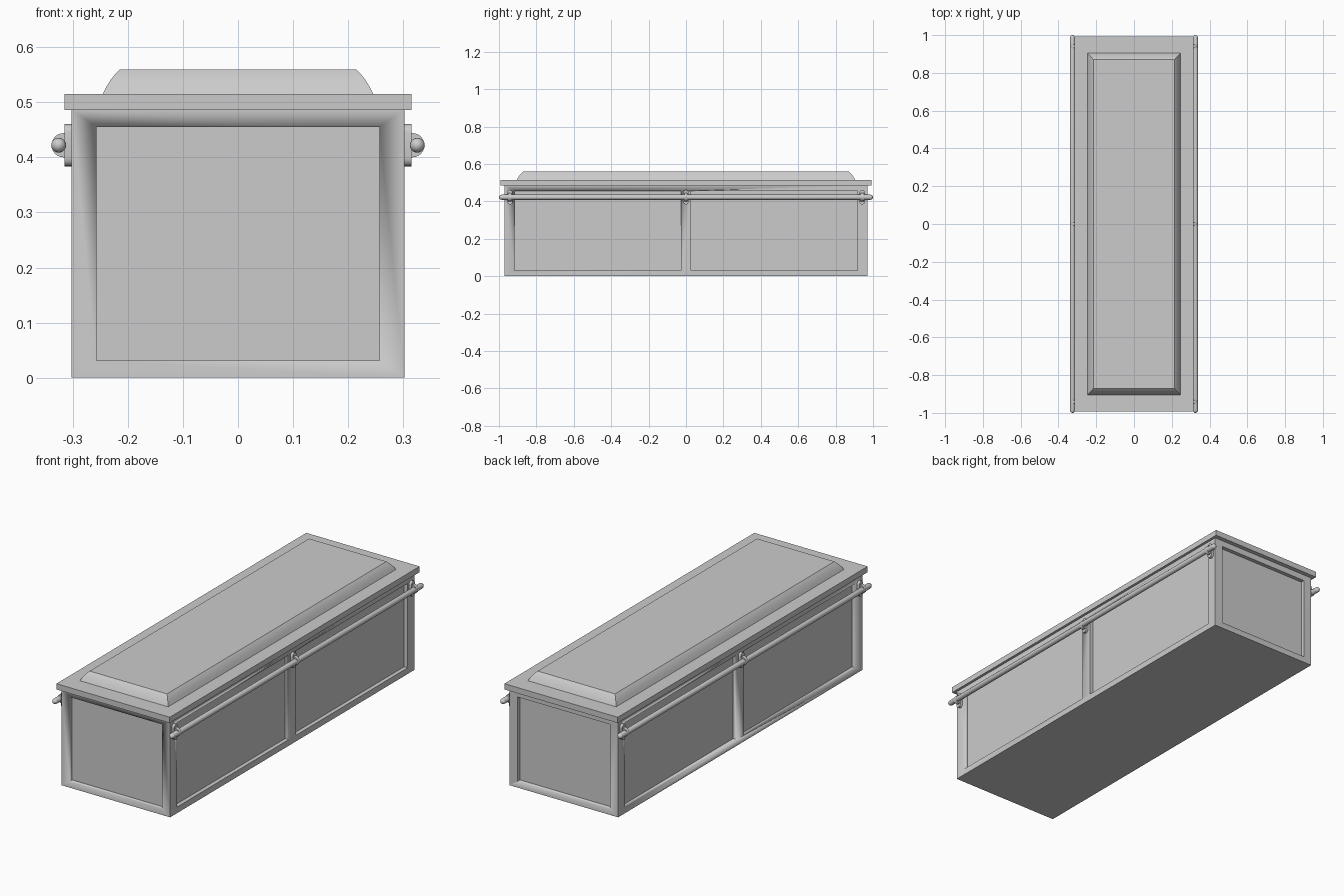
import bpy, bmesh
from math import sin, cos, pi, radians

if "Cube" in bpy.data.objects:
    bpy.data.objects.remove(bpy.data.objects["Cube"])


def finish(name, bm, angle=30):
    bmesh.ops.recalc_face_normals(bm, faces=bm.faces)
    mesh = bpy.data.meshes.new(name)
    bm.to_mesh(mesh)
    bm.free()
    mesh.shade_smooth()
    mesh.set_sharp_from_angle(angle=radians(angle))
    obj = bpy.data.objects.new(name, mesh)
    bpy.context.collection.objects.link(obj)
    return obj


def add_box(bm, lo, hi):
    verts = bmesh.ops.create_cube(bm, size=1)["verts"]
    for v in verts:
        v.co = [(a + b) / 2 + c * (b - a) for a, b, c in zip(lo, hi, v.co)]


def add_loft(bm, rings):
    """Skin equal-length point rings and cap both ends."""
    rows = [[bm.verts.new(p) for p in ring] for ring in rings]
    n = len(rows[0])
    for a, b in zip(rows, rows[1:]):
        for i in range(n):
            j = (i + 1) % n
            bm.faces.new((a[i], a[j], b[j], b[i]))
    bm.faces.new(rows[0])
    bm.faces.new(rows[-1])


def mirror_x(obj):
    obj.modifiers.new("Mirror", "MIRROR").use_axis[0] = True


# Body with recessed panels: two on each long side, one on each end
bm = bmesh.new()
add_box(bm, (-0.302, -0.97, 0), (0.302, 0.97, 0.487))
body = finish("body", bm)

DEPTH = 0.02
bm = bmesh.new()
for s in (-1, 1):
    xs = sorted((s * (0.302 - DEPTH), s * 0.35))
    ys = sorted((s * (0.97 - DEPTH), s * 1.05))
    add_box(bm, (-0.257, ys[0], 0.031), (0.257, ys[1], 0.455))
    for t in (-1, 1):
        yp = sorted((t * 0.028, t * 0.916))
        add_box(bm, (xs[0], yp[0], 0.031), (xs[1], yp[1], 0.455))
cutter = finish("panel_cutter", bm)
cutter.hide_render = True

cut = body.modifiers.new("Panels", "BOOLEAN")
cut.operation = "DIFFERENCE"
cut.solver = "EXACT"
cut.object = cutter
bpy.context.view_layer.objects.active = body
bpy.ops.object.modifier_apply(modifier=cut.name)
bpy.data.objects.remove(cutter)

# Lid slab
bm = bmesh.new()
add_box(bm, (-0.315, -0.992, 0.486), (0.315, 0.992, 0.515))
finish("lid", bm)

# Raised lid panel with a gently convex border
bm = bmesh.new()
profile = [(0, 0.514), (0.007, 0.528), (0.015, 0.541), (0.023, 0.551), (0.031, 0.559)]
rings = []
for inset, z in profile:
    x, y = 0.246 - inset, 0.905 - inset * 1.1
    rings.append([(-x, -y, z), (x, -y, z), (x, y, z), (-x, y, z)])
add_loft(bm, rings)
finish("lid_raised_panel", bm, 25)

# Carrying rails with domed ends
RX, RZ, R = 0.3255, 0.422, 0.0135
bm = bmesh.new()
dome = [(0.986 + 0.014 * sin(a), R * cos(a)) for a in (0, pi / 8, pi / 4, 3 * pi / 8, 0.47 * pi)]
stations = [(-y, r) for y, r in reversed(dome)] + dome
add_loft(bm, [[(RX + r * cos(2 * pi * i / 20), y, RZ + r * sin(2 * pi * i / 20))
               for i in range(20)] for y, r in stations])
mirror_x(finish("carrying_rail", bm, 40))

# Rail brackets: rounded back plate and a strap around the rail
for label, yc in (("front", -0.942), ("middle", 0), ("back", 0.942)):
    bm = bmesh.new()
    w, h = 0.015, 0.0235
    pill = [(yc + w * cos(pi * i / 8), RZ + h + w * sin(pi * i / 8)) for i in range(9)]
    pill += [(yc - w * cos(pi * i / 8), RZ - h - w * sin(pi * i / 8)) for i in range(9)]
    add_loft(bm, [[(x, y, z) for y, z in pill] for x in (0.301, 0.315)])
    strap = [(0.31, 0.022)] + [(0.3165 + 0.022 * sin(pi * i / 12), 0.022 * cos(pi * i / 12))
                               for i in range(13)] + [(0.31, -0.022)]
    add_loft(bm, [[(x, yc + dy, RZ + z) for x, z in strap] for dy in (-0.009, 0.009)])
    mirror_x(finish(f"{label}_rail_bracket", bm, 40))
